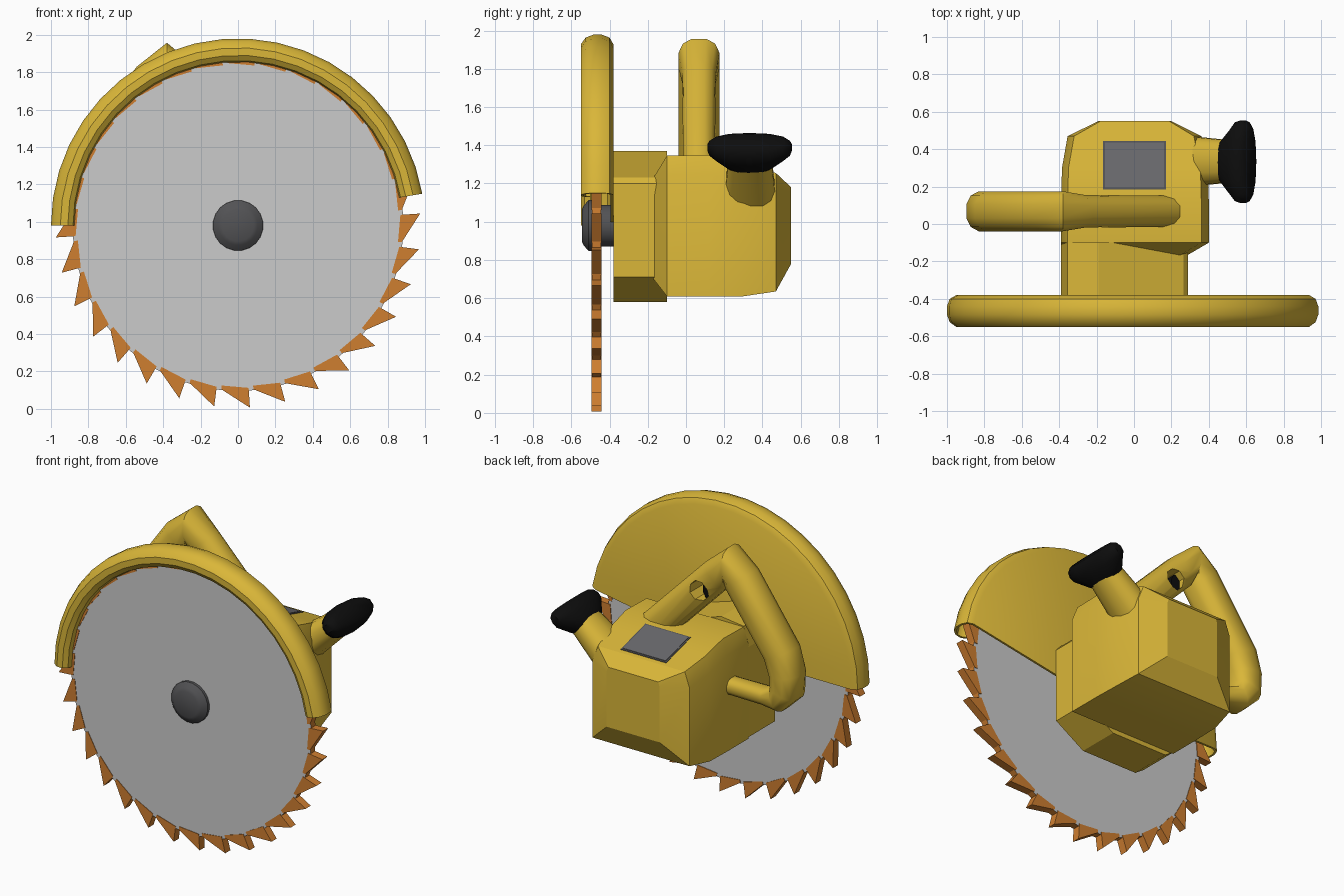
import bpy, bmesh, math
from mathutils import Vector, Matrix

if "Cube" in bpy.data.objects:
    bpy.data.objects.remove(bpy.data.objects["Cube"])


def material(name, rgb):
    m = bpy.data.materials.new(name)
    m.diffuse_color = (*rgb, 1)
    m.use_nodes = True
    m.node_tree.nodes["Principled BSDF"].inputs["Base Color"].default_value = m.diffuse_color
    return m


YELLOW = material("yellow", (0.70, 0.47, 0.04))
SILVER = material("silver", (0.60, 0.60, 0.60))
ORANGE = material("burnt orange", (0.62, 0.21, 0.03))
DARK = material("dark grey", (0.085, 0.085, 0.09))
PANEL = material("panel grey", (0.14, 0.14, 0.15))
BLACK = material("black", (0.004, 0.004, 0.004))
CZ = 0.98  # height of the blade axis


def finish(name, bm, mats, smooth=None, rule=None):
    bmesh.ops.remove_doubles(bm, verts=bm.verts, dist=1e-5)
    bmesh.ops.recalc_face_normals(bm, faces=bm.faces)
    if rule:
        bm.normal_update()
        for f in bm.faces:
            f.material_index = rule(f)
    me = bpy.data.meshes.new(name)
    bm.to_mesh(me)
    bm.free()
    ob = bpy.data.objects.new(name, me)
    bpy.context.collection.objects.link(ob)
    for m in mats:
        me.materials.append(m)
    if smooth:
        shade(ob, smooth)
    return ob


def shade(ob, angle):
    bpy.ops.object.select_all(action='DESELECT')
    ob.select_set(True)
    bpy.context.view_layer.objects.active = ob
    bpy.ops.object.shade_smooth_by_angle(angle=math.radians(angle))


def add_loft(bm, rings):
    """Skin a list of equal-length rings and cap both ends."""
    vs = [[bm.verts.new(p) for p in r] for r in rings]
    n = len(vs[0])
    for a, b in zip(vs, vs[1:]):
        for i in range(n):
            j = (i + 1) % n
            bm.faces.new((a[i], a[j], b[j], b[i]))
    bm.faces.new(vs[0])
    bm.faces.new(vs[-1])


def loft(name, rings, mat, smooth=None):
    bm = bmesh.new()
    add_loft(bm, rings)
    return finish(name, bm, [mat], smooth)


def oval(c, u, v, ru, rv, n=12, power=0.8):
    """Rounded-box ring around c spanned by u and v."""
    out = []
    for i in range(n):
        t = 2 * math.pi * (i + 0.5) / n
        a, b = math.cos(t), math.sin(t)
        out.append(Vector(c) + u * ru * math.copysign(abs(a) ** power, a)
                   + v * rv * math.copysign(abs(b) ** power, b))
    return out


X, Y, Z = Vector((1, 0, 0)), Vector((0, 1, 0)), Vector((0, 0, 1))


def axle(name, profile, mat, n=20):
    """Turned part around the blade axis from (y, radius) pairs."""
    return loft(name, [oval((0, y, CZ), X, Z, r, r, n, 1) for y, r in profile], mat, 30)


# saw blade: silver faces, orange rim
bm = bmesh.new()
add_loft(bm, [oval((0, y, CZ), X, Z, 0.885, 0.885, 64, 1) for y in (-0.492, -0.445)])
finish("saw_blade", bm, [SILVER, ORANGE], None, lambda f: 0 if abs(f.normal.y) > 0.5 else 1)

# saw teeth
bm = bmesh.new()
for k in range(32):
    t = math.radians(3.75 + 11.25 * k)
    s = t - math.radians(9.6)
    tri = [(0.87, t), (0.976, t), (0.88, s), (0.86, s)]
    add_loft(bm, [[Vector((r * math.cos(a), y, CZ + r * math.sin(a))) for r, a in tri]
                  for y in (-0.495, -0.441)])
finish("saw_teeth", bm, [ORANGE])

# hub in front and spindle behind
axle("blade_hub", [(-0.545, 0.085), (-0.535, 0.105), (-0.51, 0.135), (-0.49, 0.135)], DARK)
axle("spindle", [(-0.45, 0.11), (-0.36, 0.11)], DARK)

# blade guard: hollow rim with a solid back plate
outer = [(0, -0.38), (0.95, -0.38), (0.985, -0.40), (1, -0.44), (1, -0.485), (0.985, -0.525),
         (0.95, -0.55), (0.91, -0.55), (0.882, -0.53), (0.875, -0.5)]
inner = [(0.888, -0.5), (0.893, -0.522), (0.915, -0.537), (0.945, -0.537), (0.972, -0.515),
         (0.987, -0.483), (0.987, -0.443), (0.975, -0.41), (0.945, -0.394), (0, -0.394)]
rings = []
for k in range(21):
    a = math.radians(9.8 + 170.2 * k / 20)
    rings.append([Vector((r * math.cos(a), y, CZ + r * math.sin(a))) for r, y in outer + inner])
loft("blade_guard", rings, YELLOW, 35)

# gearbox between guard and motor
prof = [(-0.39, 0.62), (-0.33, 0.58), (0.08, 0.58), (0.29, 0.71), (0.29, 1.20), (0.265, 1.23),
        (-0.19, 1.37), (-0.355, 1.35), (-0.39, 1.22)]
loft("gearbox", [[Vector((x, y, z)) for x, z in prof] for y in (-0.38, -0.17, -0.10)], YELLOW)

# motor body
sections = [(-0.17, -0.37, 0.28, 0.70, 1.23), (-0.10, -0.39, 0.40, 0.61, 1.345),
            (0.12, -0.39, 0.40, 0.61, 1.35), (0.30, -0.385, 0.395, 0.61, 1.301),
            (0.47, -0.355, 0.36, 0.635, 1.255), (0.55, -0.19, 0.20, 0.78, 1.18)]
rings = []
for y, x0, x1, z0, z1 in sections:
    c = 0.10 if y < 0.5 else 0.03
    rings.append([Vector((x, y, z)) for x, z in (
        (x0, z0), (x1, z0), (x1, z1 - c), (x1 - 0.4 * c, z1), (x0 + 0.35 * c, z1), (x0, z1 - c))])
loft("motor_body", rings, YELLOW, 22)

# top window plate lying on the sloped top, with a dark border


def window(name, x0, x1, y0, y1, lift, mat):
    def pt(x, y, d):
        return Vector((x, y, 1.35 - 0.271 * (y - 0.12) + d))
    corners = [(x0, y0), (x1, y0), (x1, y1), (x0, y1)]
    loft(name, [[pt(x, y, d) for x, y in corners] for d in (lift - 0.006, lift)], mat)


window("window_border", -0.165, 0.17, 0.185, 0.445, 0.003, DARK)
window("window_panel", -0.155, 0.16, 0.195, 0.435, 0.006, PANEL)

# rear handle: x, z, half thickness in the plane, half width
path = [(0.21, 1.24, 0.105, 0.085), (-0.29, 1.75, 0.105, 0.09), (-0.38, 1.845, 0.115, 0.11),
        (-0.46, 1.76, 0.11, 0.11), (-0.755, 1.35, 0.11, 0.11), (-0.795, 1.22, 0.105, 0.11),
        (-0.795, 1.11, 0.10, 0.11), (-0.74, 1.04, 0.08, 0.10), (-0.64, 1.03, 0.055, 0.07),
        (-0.34, 1.03, 0.055, 0.06)]
pts = [Vector((p[0], 0, p[1])) for p in path]
rings = []
for i, p in enumerate(path):
    d = Vector((0, 0, 0))
    if i:
        d += (pts[i] - pts[i - 1]).normalized()
    if i < len(path) - 1:
        d += (pts[i + 1] - pts[i]).normalized()
    side = d.normalized().cross(Y)
    rings.append(oval(pts[i] + Y * 0.068, side, Y, p[2], p[3]))
handle = loft("rear_handle", rings, YELLOW)

# trigger hole cut through the handle, with a trigger inside
cutter = loft("trigger_hole_cutter",
              [oval((-0.20, y, 1.64), X, Z, 0.068, 0.068, 8, 1) for y in (-0.2, 0.4)], YELLOW)
cutter.hide_render = True
mod = handle.modifiers.new("trigger_hole", 'BOOLEAN')
mod.operation = 'DIFFERENCE'
mod.solver = 'EXACT'
mod.object = cutter
bpy.context.view_layer.objects.active = handle
bpy.ops.object.modifier_apply(modifier=mod.name)
bpy.data.objects.remove(cutter)
shade(handle, 40)
loft("trigger", [oval((-0.235, y, 1.64), X, Z, 0.035, 0.06, 8, 1) for y in (0.03, 0.11)], BLACK)

# side handle: slanted yellow stem and black cross grip
axis = Vector((0.76, 0, 0.65)).normalized()
perp = axis.cross(Y)


def along(name, start, stations, mat):
    loft(name, [oval(Vector(start) + axis * s, Y, perp, hy, ht, 14, 0.85)
                for s, hy, ht in stations], mat, 40)


along("side_handle_stem", (0.27, 0.335, 1.12), [(0, 0.14, 0.11), (0.12, 0.13, 0.10),
                                                (0.31, 0.115, 0.085)], YELLOW)
along("side_handle_grip", (0.48, 0.333, 1.30), [(0, 0.11, 0.07), (0.03, 0.14, 0.085),
                                                (0.10, 0.215, 0.095), (0.135, 0.225, 0.09),
                                                (0.165, 0.215, 0.075), (0.185, 0.185, 0.05)], BLACK)
